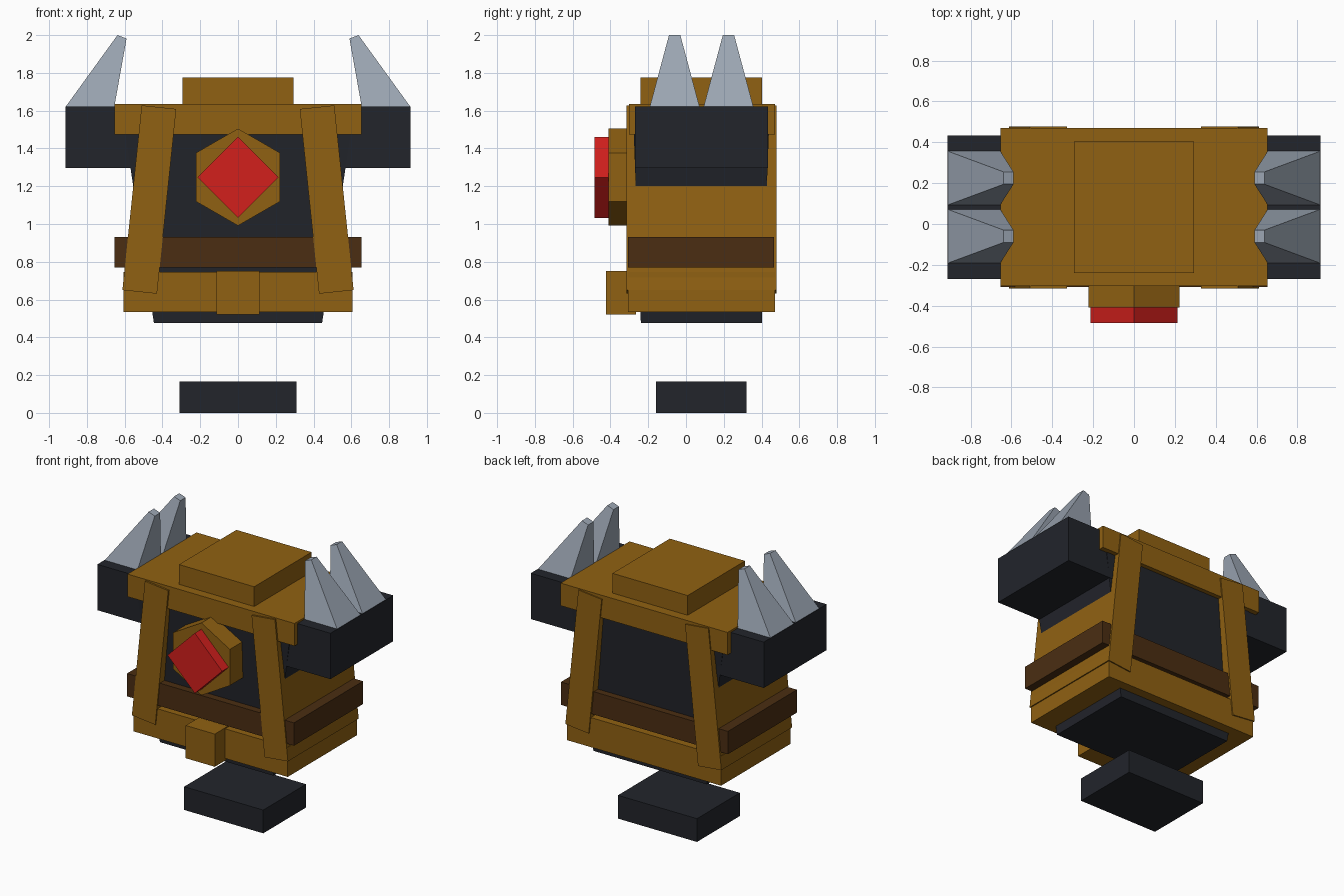
import bpy, bmesh, math

if "Cube" in bpy.data.objects:
    bpy.data.objects.remove(bpy.data.objects["Cube"])


def material(name, rgb):
    m = bpy.data.materials.new(name)
    m.diffuse_color = (*rgb, 1)
    m.use_nodes = True
    m.node_tree.nodes["Principled BSDF"].inputs["Base Color"].default_value = m.diffuse_color
    return m


BRONZE = material("bronze", (0.28, 0.12, 0.006))
BROWN = material("dark_brown", (0.07, 0.027, 0.006))
DARK = material("charcoal", (0.016, 0.018, 0.024))
RED = material("red", (0.65, 0.014, 0.012))
STEEL = material("steel", (0.33, 0.38, 0.45))
MID = 0.081  # depth centre of the body


def loft(name, rings, mat):
    """Closed solid through rings of equal point count."""
    bm = bmesh.new()
    vs = [[bm.verts.new(p) for p in r] for r in rings]
    n = len(rings[0])
    for a, b in zip(vs, vs[1:]):
        for i in range(n):
            j = (i + 1) % n
            bm.faces.new((a[i], a[j], b[j], b[i]))
    bm.faces.new(vs[0][::-1])
    bm.faces.new(vs[-1])
    bmesh.ops.recalc_face_normals(bm, faces=bm.faces)
    me = bpy.data.meshes.new(name)
    bm.to_mesh(me)
    bm.free()
    me.materials.append(mat)
    ob = bpy.data.objects.new(name, me)
    bpy.context.collection.objects.link(ob)
    return ob


def rect(x0, x1, y0, y1, z):
    return [(x0, y0, z), (x1, y0, z), (x1, y1, z), (x0, y1, z)]


def box(name, x0, x1, y0, y1, z0, z1, mat):
    return loft(name, [rect(x0, x1, y0, y1, z0), rect(x0, x1, y0, y1, z1)], mat)


def prism(name, pts, y0, y1, mat):
    """Front (x, z) profile extruded along y."""
    return loft(name, [[(x, y, z) for x, z in pts] for y in (y0, y1)], mat)


def ngon(n, r, z):
    return [(r * math.sin(math.tau * i / n), z + r * math.cos(math.tau * i / n))
            for i in range(n)]


# Base and flared body core
box("base_block", -0.31, 0.31, -0.16, 0.32, 0, 0.165, DARK)
loft("body_core", [rect(-w, w, MID - d, MID + d, z)
                   for w, d, z in ((0.445, 0.32, 0.475), (0.615, 0.362, 1.6))], DARK)

# Horizontal frame pieces
box("bottom_frame", -0.605, 0.605, -0.307, 0.47, 0.535, 0.745, BRONZE)
box("belt", -0.655, 0.655, -0.308, 0.466, 0.77, 0.932, BROWN)
box("top_plate", -0.655, 0.655, -0.303, 0.47, 1.475, 1.635, BRONZE)
box("top_cap", -0.295, 0.295, -0.24, 0.403, 1.6, 1.775, BRONZE)
box("buckle", -0.114, 0.114, -0.423, -0.265, 0.52, 0.752, BRONZE)

# Chest gem and its hexagonal mount
prism("gem_mount", ngon(6, 0.257, 1.248), -0.41, -0.24, BRONZE)
prism("gem", ngon(4, 0.214, 1.247), -0.484, -0.38, RED)

# Mirrored side pieces
for s, side in ((-1, "left"), (1, "right")):
    prism(f"side_frame_{side}", [(s * x, z) for x, z in
          ((0.327, 1.609), (0.51, 1.628), (0.612, 0.65), (0.429, 0.631))],
          -0.315, 0.478, BRONZE)
    box(f"shoulder_{side}", s * 0.5, s * 0.914, -0.27, 0.434, 1.297, 1.622, DARK)
    # Horns leaning inwards, tapering to small slanted tips
    for y, pos in ((-0.06, "front"), (0.225, "back")):
        tip = [(s * x, y + d, z) for x, d, z in
               ((0.59, -0.03, 1.982), (0.638, -0.03, 2.0),
                (0.638, 0.03, 2.0), (0.59, 0.03, 1.982))]
        loft(f"horn_{pos}_{side}",
             [rect(s * 0.655, s * 0.913, y - 0.132, y + 0.132, 1.62), tip], STEEL)
